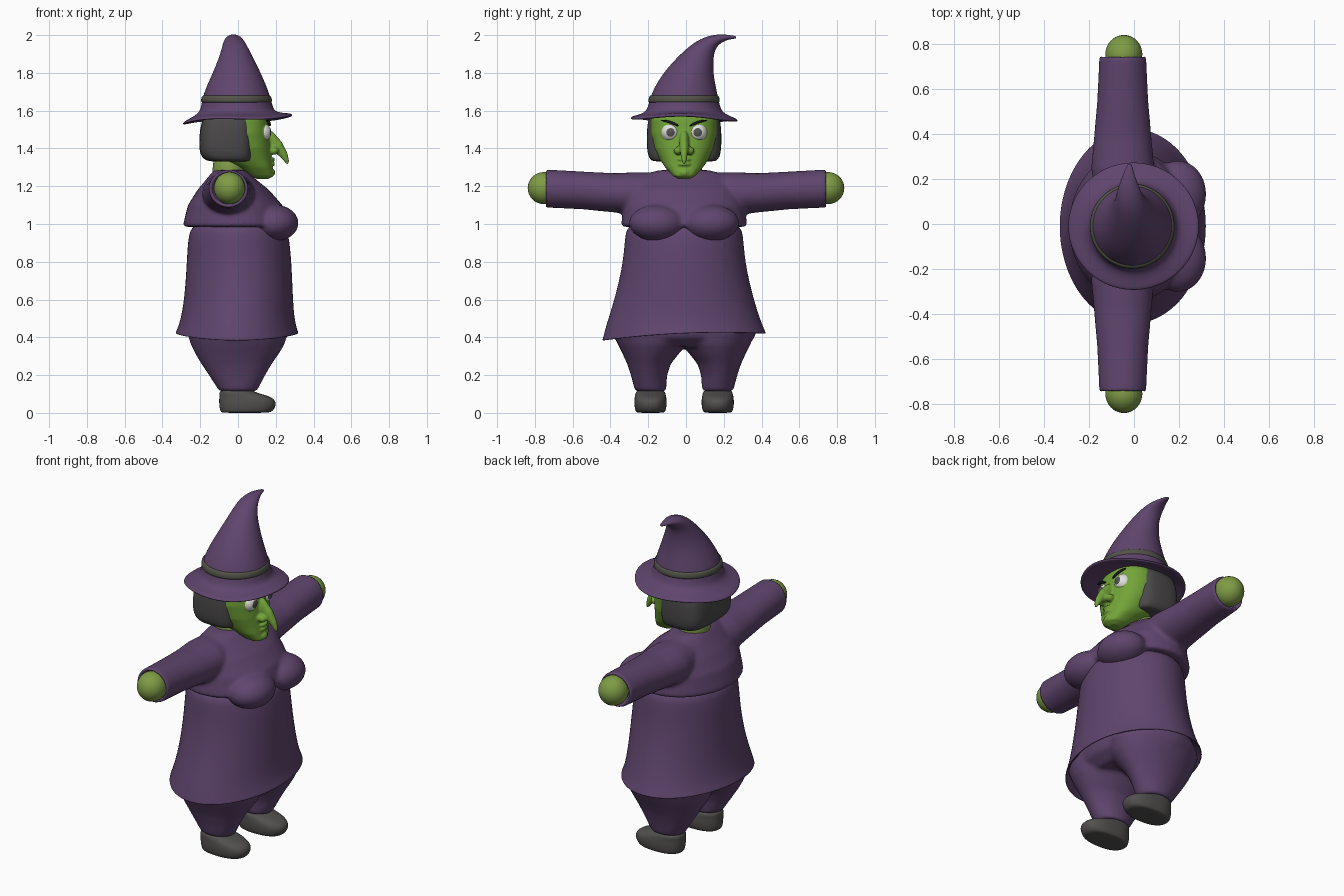
import bpy, bmesh
from math import sin, cos, pi, radians
from mathutils import Matrix, Vector

cube = bpy.data.objects.get("Cube")
if cube:
    bpy.data.objects.remove(cube, do_unlink=True)

CY = -0.01  # the figure leans a hair to its right


def material(name, r, g, b):
    m = bpy.data.materials.new(name)
    m.use_nodes = True
    m.diffuse_color = (r, g, b, 1)
    bsdf = next(n for n in m.node_tree.nodes if n.type == 'BSDF_PRINCIPLED')
    bsdf.inputs["Base Color"].default_value = (r, g, b, 1)
    bsdf.inputs["Roughness"].default_value = 0.8
    return m


PURPLE = material("purple cloth", 0.115, 0.06, 0.155)
FACE = material("face green", 0.17, 0.37, 0.04)
HAND = material("hand green", 0.21, 0.33, 0.06)
SHOE = material("shoe grey", 0.085, 0.08, 0.078)
HAIR = material("hair grey", 0.07, 0.066, 0.068)
BAND = material("band grey", 0.085, 0.085, 0.065)
WHITE = material("eye white", 0.75, 0.75, 0.72)
IRIS = material("iris grey", 0.09, 0.09, 0.09)
BLACK = material("brow black", 0.012, 0.012, 0.012)


def span(z, x0, x1, ry, y=CY):
    """Level ring reaching from x0 to x1, with half width ry."""
    return ((x0 + x1) / 2, y, z, (x1 - x0) / 2, ry, 0)


def loft(bm, rings, p=2, axis='X', warp=None, segs=24):
    """Closed skin over (super)elliptical rings: x, y, z, radius, radius, tilt."""
    loops = []
    for x, y, z, ra, rb, tilt in rings:
        turn = Matrix.Rotation(radians(tilt), 3, axis)
        loop = []
        for i in range(segs):
            a = 2 * pi * i / segs
            c, s = cos(a), sin(a)
            u = abs(c) ** (2 / p) * (1 if c > 0 else -1)
            v = abs(s) ** (2 / p) * (1 if s > 0 else -1)
            co = Vector((x, y, z)) + turn @ Vector((ra * u, rb * v, 0))
            if warp:
                co.z += warp(co, a)
            loop.append(bm.verts.new(co))
        loops.append(loop)
    for lo, hi in zip(loops, loops[1:]):
        for i in range(segs):
            j = (i + 1) % segs
            bm.faces.new((lo[i], lo[j], hi[j], hi[i]))
    bm.faces.new(loops[0][::-1])
    bm.faces.new(loops[-1])
    return bm


def ball(bm, centre, radii):
    m = Matrix.Translation(centre) @ Matrix.Diagonal((*radii, 1))
    m = m @ Matrix.Rotation(pi / 2, 4, 'Y')
    bmesh.ops.create_uvsphere(bm, u_segments=32, v_segments=20, radius=1, matrix=m)
    return bm


def finish(name, bm, *mats, subdiv=0, voxel=0, relax=6):
    """Make an object; voxel melts its overlapping pieces into one skin."""
    bmesh.ops.recalc_face_normals(bm, faces=bm.faces)
    for f in bm.faces:
        f.smooth = True
    mesh = bpy.data.meshes.new(name)
    bm.to_mesh(mesh)
    bm.free()
    for m in mats:
        mesh.materials.append(m)
    ob = bpy.data.objects.new(name, mesh)
    bpy.context.collection.objects.link(ob)
    if subdiv:
        mod = ob.modifiers.new("round", 'SUBSURF')
        mod.levels = mod.render_levels = subdiv
    if voxel:
        mod = ob.modifiers.new("melt", 'REMESH')
        mod.mode = 'VOXEL'
        mod.voxel_size = voxel
        mod.use_smooth_shade = True
        mod = ob.modifiers.new("relax", 'SMOOTH')
        mod.factor = 0.5
        mod.iterations = relax
    return ob


new = bmesh.new
SIDES = (("left", 1), ("right", -1))

# Tunic with a wavy hem, turned in underneath
hem = lambda co, a: 0.018 * sin(a) + 0.01 * cos(2 * a) if co.z < 0.45 else 0
finish("tunic", loft(new(), [
    span(1.02, -.23, .24, .29), span(.95, -.265, .27, .315), span(.8, -.272, .285, .322),
    span(.6, -.285, .292, .37), span(.48, -.308, .302, .41), span(.42, -.33, .32, .433),
    span(.41, -.333, .322, .436), span(.41, -.32, .308, .422), span(.5, -.285, .28, .39),
], warp=hem, segs=32), PURPLE, subdiv=2)

# Bodice, bust and sleeves as one garment
bm = loft(new(), [
    span(.985, -.285, .265, .325), span(1.0, -.29, .27, .333), span(1.1, -.265, .235, .32),
    span(1.18, -.215, .165, .30), span(1.24, -.165, .09, .25), span(1.27, -.14, .06, .19),
    span(1.285, -.125, .04, .13)], segs=48)
for side, s in SIDES:
    ball(bm, (.195, CY + s * .142, 1.005), (.125, .15, .097))
    loft(bm, [(-.05, s * y, z, rx, rz, 90) for y, z, rx, rz in (
        (.1, 1.16, .12, .11), (.25, 1.16, .14, .115), (.38, 1.165, .128, .104),
        (.55, 1.178, .113, .1), (.745, 1.188, .104, .101),
        (.745, 1.188, .086, .084), (.7, 1.188, .084, .082))], segs=32)
finish("bodice", bm, PURPLE, voxel=.01, relax=8)

# Trousers: a pelvis and two tapering legs
bm = loft(new(), [span(.35, -.2, .2, .3), span(.4, -.265, .262, .375),
                  span(.47, -.285, .28, .392)], segs=48)
for side, s in SIDES:
    loft(bm, [span(z, x0, x1, (y1 - y0) / 2, CY + s * (y0 + y1) / 2)
              for z, x0, x1, y0, y1 in (
        (.115, -.1, .1, .095, .26), (.2, -.155, .145, .09, .282), (.26, -.195, .18, .07, .302),
        (.31, -.225, .215, .03, .325), (.36, -.25, .245, -.01, .35),
        (.44, -.275, .27, -.05, .385))], segs=32)
finish("trousers", bm, PURPLE, voxel=.012, relax=8)

# Shoes and hands
for side, s in SIDES:
    y = CY + s * .178
    finish(side + "_shoe", loft(new(), [
        span(0, -.08, .15, .065, y), span(.004, -.095, .185, .08, y),
        span(.05, -.102, .208, .088, y), span(.085, -.1, .185, .084, y),
        span(.105, -.1, .1, .08, y), span(.125, -.09, .07, .07, y)], p=2.4), SHOE, subdiv=2)
    finish(side + "_hand", ball(new(), (-.045, s * .752, 1.19), (.082, .086, .085)), HAND)

finish("neck", loft(new(), [span(1.2, -.14, .05, .1), span(1.3, -.135, .04, .095),
                            span(1.38, -.13, .04, .09)]), HAND, subdiv=1)

# Head with hooked nose, nostrils, lips, chin and eye rims
bm = loft(new(), [
    span(1.238, .10, .16, .03), span(1.255, .06, .19, .06), span(1.3, 0, .182, .1),
    span(1.34, -.1, .178, .128), span(1.4, -.14, .172, .158), span(1.48, -.16, .164, .177),
    span(1.55, -.165, .16, .175), span(1.6, -.15, .15, .155)], p=2.4, segs=48)
loft(bm, [(.13, CY, 1.44, .07, .03, 90), (.175, CY, 1.435, .055, .026, 100),
          (.215, CY, 1.405, .034, .025, 122), (.243, CY, 1.365, .022, .018, 145),
          (.258, CY, 1.335, .013, .012, 160), (.262, CY, 1.318, .007, .007, 170)], axis='Y')
for side, s in SIDES:
    ball(bm, (.188, CY + s * .03, 1.388), (.028, .024, .022))
    ball(bm, (.115, CY + s * .07, 1.485), (.055, .056, .056))
for z in (1.342, 1.317):
    ball(bm, (.176, CY, z), (.02, .036, .012))
ball(bm, (.165, CY, 1.272), (.032, .036, .026))
finish("head", bm, FACE, voxel=.0055, relax=4)

# Eyes, with the iris picked out around the forward axis, and slanted brows
for side, s in SIDES:
    c = Vector((.126, CY + s * .072, 1.485))
    bm = ball(new(), c, (.05, .05, .05))
    for f in bm.faces:
        f.material_index = int((f.calc_center_median() - c).normalized().x > .9)
    finish(side + "_eye", bm, WHITE, IRIS)
    finish(side + "_brow", loft(new(), [
        (.168, CY + s * .025, 1.517, .008, .006, 90), (.166, CY + s * .07, 1.541, .008, .008, 90),
        (.15, CY + s * .125, 1.55, .008, .004, 90)], segs=12), BLACK, subdiv=1)

# Bobbed hair
finish("hair", loft(new(), [
    span(1.33, -.13, .06, .15), span(1.335, -.175, .078, .178), span(1.37, -.205, .084, .196),
    span(1.45, -.208, .084, .2), span(1.55, -.195, .084, .195),
    span(1.6, -.16, .07, .17)], p=3.6), HAIR, subdiv=2)

# Hat: rippled brim and a crown whose tip curls to the left
def ripple(co, a):
    reach = max(0, (co.x ** 2 + (co.y - CY) ** 2) ** .5 - .19) / .095
    return reach * (.014 * cos(a) - .006 * sin(a) + .008 * cos(3 * a)) if co.z < 1.63 else 0


finish("hat", loft(new(), [
    span(1.575, -.17, .16, .165), span(1.572, -.21, .2, .205), span(1.548, -.275, .27, .265),
    span(1.548, -.294, .29, .285), span(1.562, -.294, .29, .285), span(1.572, -.26, .255, .25),
    span(1.59, -.21, .2, .208), span(1.62, -.196, .184, .19), span(1.69, -.185, .168, .177),
    (-.006, .012, 1.79, .132, .135, -5), (-.01, .06, 1.88, .09, .088, -18),
    (-.018, .105, 1.945, .064, .054, -35), (-.024, .158, 1.978, .048, .03, -60),
    (-.024, .215, 1.99, .027, .014, -82), (-.02, .262, 1.988, .01, .007, -92),
    (-.02, .266, 1.988, .006, .004, -92)], warp=ripple, segs=32), PURPLE, subdiv=2)
finish("hat_band", loft(new(), [
    span(1.64, -.18, .165, .175), span(1.642, -.2, .185, .193), span(1.68, -.194, .177, .187),
    span(1.684, -.175, .16, .17)], segs=32), BAND, subdiv=2)
